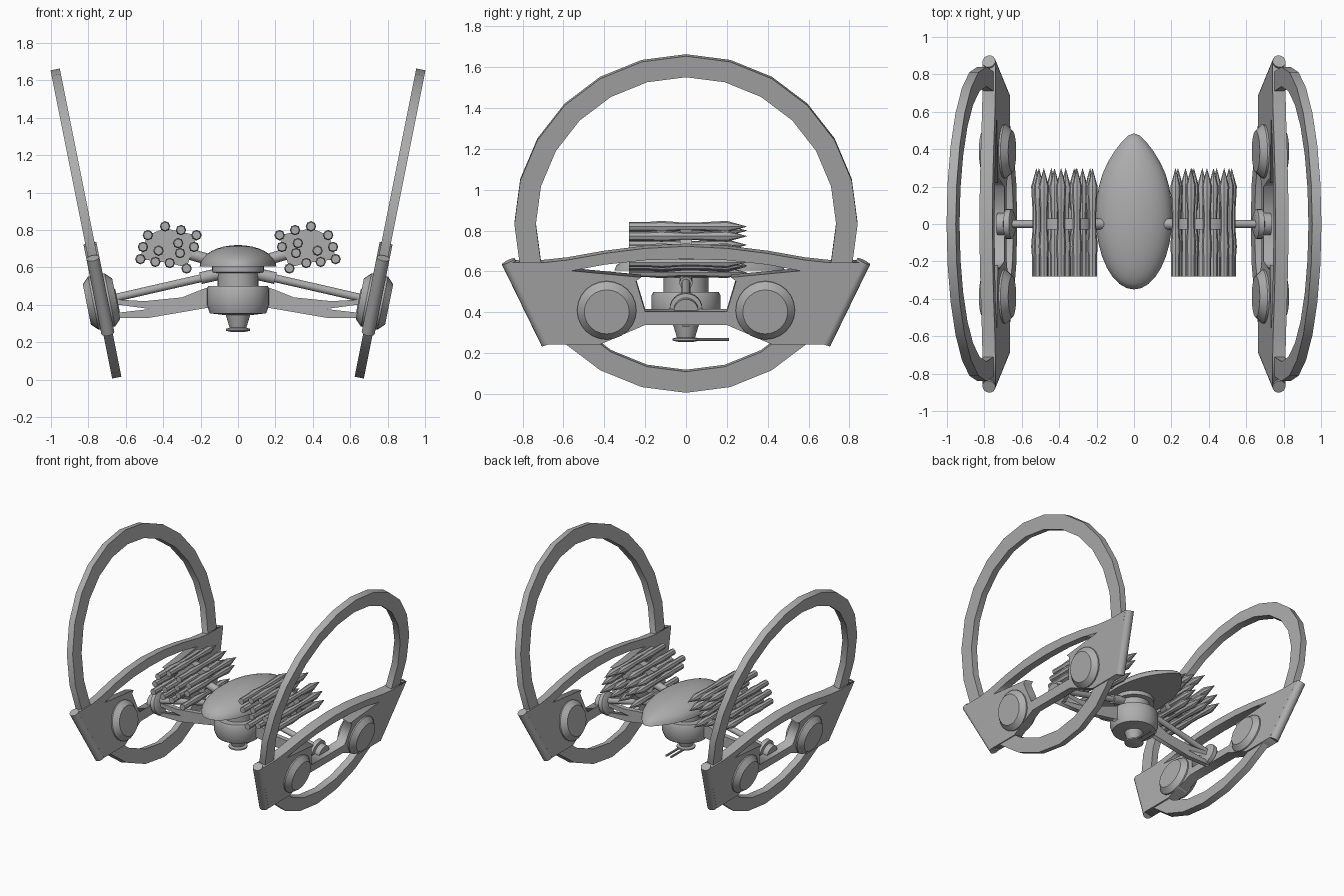
import bpy, bmesh, math
from mathutils import Matrix, Vector

cube = bpy.data.objects.get("Cube")
if cube:
    bpy.data.objects.remove(cube, do_unlink=True)

GREY = (0.42, 0.42, 0.42, 1)
grey = bpy.data.materials.new("plain grey")
grey.use_nodes = True
grey.diffuse_color = GREY
grey.node_tree.nodes["Principled BSDF"].inputs["Base Color"].default_value = GREY

TILT = math.atan(0.2)
HUB_X, HUB_Z = 0.813, 0.835


def finish(name, bm, matrix, smooth=True):
    bmesh.ops.recalc_face_normals(bm, faces=bm.faces)
    mesh = bpy.data.meshes.new(name)
    bm.to_mesh(mesh)
    bm.free()
    mesh.transform(matrix)
    mesh.materials.append(grey)
    ob = bpy.data.objects.new(name, mesh)
    bpy.context.collection.objects.link(ob)
    if smooth:
        bpy.ops.object.select_all(action='DESELECT')
        ob.select_set(True)
        bpy.context.view_layer.objects.active = ob
        bpy.ops.object.shade_smooth_by_angle(angle=math.radians(32))
    return ob


def lathe(name, profile, matrix, sides=24):
    """Turn (radius, height) points about local z."""
    bm = bmesh.new()
    verts = [bm.verts.new((r, 0, h)) for r, h in profile]
    edges = [bm.edges.new(pair) for pair in zip(verts, verts[1:])]
    bmesh.ops.spin(bm, geom=verts + edges, cent=(0, 0, 0), axis=(0, 0, 1),
                   angle=math.tau, steps=sides)
    bmesh.ops.remove_doubles(bm, verts=bm.verts, dist=0.0005)
    return finish(name, bm, matrix)


def plate(name, loops, half, matrix):
    """Extrude flat outlines, later loops cutting holes."""
    curve = bpy.data.curves.new(name, 'CURVE')
    curve.dimensions, curve.fill_mode, curve.extrude = '2D', 'BOTH', half
    for loop in loops:
        spline = curve.splines.new('POLY')
        spline.points.add(len(loop) - 1)
        for point, (a, b) in zip(spline.points, loop):
            point.co = (a, b, 0, 1)
        spline.use_cyclic_u = True
    helper = bpy.data.objects.new(name + " outline", curve)
    bpy.context.collection.objects.link(helper)
    bpy.context.view_layer.update()
    bm = bmesh.new()
    bm.from_mesh(helper.to_mesh())
    helper.to_mesh_clear()
    bpy.data.objects.remove(helper, do_unlink=True)
    bmesh.ops.remove_doubles(bm, verts=bm.verts, dist=0.0002)
    return finish(name, bm, matrix, smooth=False)


def rod(name, start, end, radius, sides=16):
    start, end = Vector(start), Vector(end)
    d = end - start
    m = Matrix.Translation(start) @ d.to_track_quat('Z', 'Y').to_matrix().to_4x4()
    profile = [(0, 0), (radius, 0), (radius, d.length), (0, d.length)]
    return lathe(name, profile, m, sides)


def axes(x, y, z, origin):
    m = Matrix((x, y, z)).transposed().to_4x4()
    m.translation = origin
    return m


def both(half):
    """Mirror an outline that runs from centre to centre."""
    return half + [(-a, b) for a, b in reversed(half) if a > 0]


def circle(r, n=24):
    return [(r * math.cos(math.tau * i / n), r * math.sin(math.tau * i / n)) for i in range(n)]


def up(z):
    return (z - HUB_Z) / math.cos(TILT)


panel_edge = [(0, .73), (.2, .72), (.4, .695), (.58, .663), (.7, .65), (.87, .65),
              (.675, .25), (.42, .25), (.2, .345), (0, .345)]
panel_hole = [(0, .668), (.2, .662), (.4, .64), (.56, .61), (.22, .578),
              (.245, .56), (.2, .41), (0, .41)]
wing_edge = [(.14, .50), (.2, .48), (.3, .44), (.5, .42), (.67, .43), (.67, .405),
             (.47, .378), (.67, .355), (.67, .33), (.48, .33), (.16, .385)]
missile_spots = [(.39, .82), (.305, .80), (.482, .773), (.222, .773), (.32, .73),
                 (.508, .71), (.235, .71), (.425, .69), (.31, .677), (.522, .645),
                 (.442, .63), (.365, .624), (.275, .595)]
rack_edge = [(.39, .81), (.305, .79), (.222, .773), (.235, .71), (.275, .6),
             (.365, .624), (.522, .645), (.508, .71), (.482, .773)]
missile = [(0, -.28), (.023, -.28), (.023, -.18), (.028, -.12), (.02, -.02),
           (.02, .06), (.028, .2), (.022, .22), (0, .3)]
pod = [(0, -.08), (.11, -.08), (.145, -.045), (.145, .045), (.11, .08), (0, .08)]
hub = [(0, -.085), (.06, -.085), (.08, -.075), (.08, -.045), (.06, -.04), (.06, 0), (0, 0)]

for s, side in ((1, "left"), (-1, "right")):
    sn, cs = math.sin(TILT), math.cos(TILT)
    # tilted frame: across, up and outward directions
    tilted = axes((0, 1, 0), (s * sn, 0, cs), (cs, 0, -s * sn), (s * HUB_X, 0, HUB_Z))
    outward = tilted @ Matrix.Diagonal((1, 1, s, 1))

    # big hoop and side panel
    plate(side + "_hoop", [circle(.84), circle(.735)], .025, tilted)
    loops = [[(a, up(z)) for a, z in both(h)] for h in (panel_edge, panel_hole)]
    plate(side + "_panel", loops, .035, tilted)
    for e, end in ((-1, "front"), (1, "rear")):
        rod(f"{side}_{end}_panel_edge", tilted @ Vector((e * .87, up(.65), 0)),
            tilted @ Vector((e * .675, up(.25), 0)), .035)
        lathe(f"{side}_{end}_pod", pod,
              outward @ Matrix.Translation((e * .388, up(.418), 0)))

    # hub, arm and forked wing
    lathe(side + "_hub", hub, outward @ Matrix.Translation((0, up(.405), 0)))
    rod(side + "_arm", (s * .1, 0, .565), (s * .69, 0, .43), .021)
    rod(side + "_arm_sleeve", (s * .08, 0, .57), (s * .2, 0, .543), .032)
    upright = axes((s, 0, 0), (0, 0, 1), (0, -s, 0), (0, 0, 0))
    plate(side + "_wing", [wing_edge], .018, upright)

    # missile rack
    rod(side + "_pylon", (s * .13, 0, .635), (s * .36, 0, .70), .03)
    plate(side + "_rack", [rack_edge], .03, upright)
    for i, (x, z) in enumerate(missile_spots):
        lathe(f"{side}_missile_{i + 1}", missile,
              axes((1, 0, 0), (0, 0, -1), (0, 1, 0), (s * x, 0, z)), 8)

# central pod and turret
lathe("body", [(0, .255), (.035, .255), (.065, .262), (.065, .272), (.045, .278),
               (.065, .345), (.15, .355), (.168, .4), (.168, .485), (.16, .50),
               (.11, .50), (.11, .57), (.14, .575), (.14, .605), (0, .605)], Matrix())
for s, side in ((1, "left"), (-1, "right")):
    rod(side + "_barrel", (s * .02, 0, .267), (s * .02, .21, .267), .008, 8)

# domed cap with a pointed tail
bm = bmesh.new()
bmesh.ops.create_uvsphere(bm, u_segments=32, v_segments=16, radius=1)
cut = bmesh.ops.bisect_plane(bm, geom=bm.verts[:] + bm.edges[:] + bm.faces[:],
                             plane_co=(0, 0, 0), plane_no=(0, 0, -1),
                             clear_outer=True, dist=0.0001)
bmesh.ops.holes_fill(bm, edges=[e for e in bm.edges if e.is_boundary])
for v in bm.verts:
    x, y, z = v.co
    tail = max(0, y) ** 6
    v.co = (.205 * x * (1 - .25 * tail), .045 + .395 * y + .045 * tail, .605 + .115 * z)
finish("cap", bm, Matrix())
